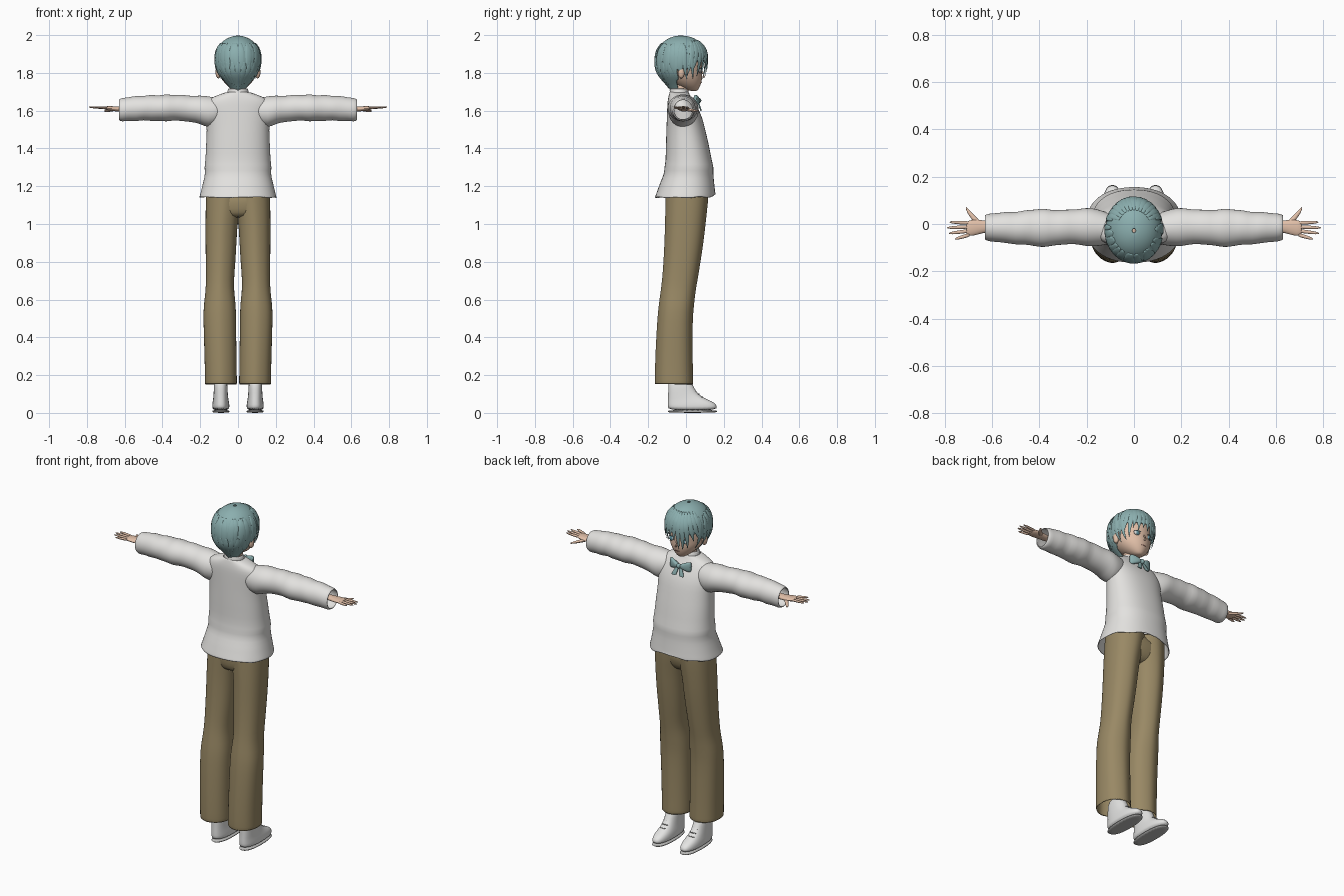
import bpy, bmesh, math, random
from mathutils import Vector

random.seed(4)
if "Cube" in bpy.data.objects:
    bpy.data.objects.remove(bpy.data.objects["Cube"])


def material(name, r, g, b):
    m = bpy.data.materials.new(name)
    m.use_nodes = True
    m.diffuse_color = (r, g, b, 1)
    m.node_tree.nodes["Principled BSDF"].inputs["Base Color"].default_value = (r, g, b, 1)
    return m


WOOL = material("pale wool", .77, .76, .74)
KHAKI = material("khaki cloth", .32, .25, .13)
TEAL = material("teal hair", .26, .43, .43)
SKIN = material("skin", .75, .52, .39)
SHOE = material("white leather", .78, .78, .77)
SOLE = material("grey rubber", .5, .5, .49)
EYE = material("eye white", .85, .85, .84)
IRIS = material("iris blue", .12, .3, .36)
LIP = material("lip", .45, .2, .17)
LACE = material("lace grey", .35, .35, .34)


def finish(name, bm, mat, smooth=1, thick=0, angle=50):
    bmesh.ops.recalc_face_normals(bm, faces=bm.faces)
    me = bpy.data.meshes.new(name)
    bm.to_mesh(me)
    bm.free()
    me.materials.append(mat)
    me.shade_smooth()
    me.set_sharp_from_angle(angle=math.radians(angle))
    ob = bpy.data.objects.new(name, me)
    bpy.context.collection.objects.link(ob)
    if thick:
        mod = ob.modifiers.new("thickness", "SOLIDIFY")
        mod.thickness = thick
    if smooth:
        mod = ob.modifiers.new("rounding", "SUBSURF")
        mod.levels = mod.render_levels = smooth
    return ob


def skin_rings(bm, rings, caps=True, keep=None):
    """Join consecutive rings of points with quads."""
    vs = [[bm.verts.new(p) for p in ring] for ring in rings]
    n = len(vs[0])
    for a, b in zip(vs, vs[1:]):
        for i in range(n):
            j = (i + 1) % n
            quad = (a[i], a[j], b[j], b[i])
            mid = sum((v.co for v in quad), Vector()) / 4
            if keep is None or keep(mid):
                bm.faces.new(quad)
    if caps:
        bm.faces.new(vs[0])
        bm.faces.new(vs[-1])
    loose = [v for v in bm.verts if not v.link_faces]
    bmesh.ops.delete(bm, geom=loose, context="VERTS")


def loft(name, rings, mat, axis="z", side=1, seg=28, power=2, crease=0, jag=0,
         caps=True, keep=None, **kw):
    """Rings are (t, half width, lo, hi) or (t, lo, hi, lo, hi)."""
    out = []
    for k, ring in enumerate(rings):
        if len(ring) == 4:
            ring = (ring[0], -ring[1]) + tuple(ring[1:])
        t, a, b, c, d = ring
        pts = []
        for i in range(seg):
            u = math.tau * i / seg
            cu, su = math.cos(u), math.sin(u)
            e = 2 / power
            f = 1 + crease * abs(su) ** 30
            p = (a + b) / 2 + (b - a) / 2 * math.copysign(abs(cu) ** e, cu)
            q = (c + d) / 2 + (d - c) / 2 * math.copysign(abs(su) ** e, su) * f
            h = t + (random.uniform(0, jag) * (1 if su > 0 else .3) if k == 0 else 0)
            pts.append((side * p, q, h) if axis == "z" else (side * h, p, q))
        out.append(pts)
    bm = bmesh.new()
    skin_rings(bm, out, caps, keep)
    return finish(name, bm, mat, **kw)


def tube(name, points, radii, mat, flat=1.0, seg=8):
    """Tapered tube along points, flattened in z."""
    pts = [Vector(p) for p in points]
    rings = []
    for i, p in enumerate(pts):
        d = (pts[min(i + 1, len(pts) - 1)] - pts[max(i - 1, 0)]).normalized()
        s = d.cross(Vector((0, 0, 1))).normalized()
        n = s.cross(d)
        rings.append([p + radii[i] * (s * math.cos(math.tau * j / seg)
                      + n * flat * math.sin(math.tau * j / seg)) for j in range(seg)])
    bm = bmesh.new()
    skin_rings(bm, rings)
    return finish(name, bm, mat)


def ball(name, loc, size, mat):
    bm = bmesh.new()
    bmesh.ops.create_uvsphere(bm, u_segments=20, v_segments=12, radius=1)
    for v in bm.verts:
        v.co = Vector(loc) + Vector(a * b for a, b in zip(v.co, size))
    return finish(name, bm, mat, smooth=0)


# Sweater body with flared ragged hem and waist fold
loft("sweater_body", [
    (1.135, .207, -.167, .158), (1.16, .2, -.158, .156), (1.22, .186, -.138, .15),
    (1.265, .174, -.116, .145), (1.3, .18, -.116, .148), (1.33, .173, -.108, .138),
    (1.42, .17, -.107, .122), (1.5, .165, -.104, .102), (1.56, .17, -.102, .088),
    (1.61, .178, -.1, .066), (1.65, .17, -.098, .042), (1.675, .13, -.093, .025),
    (1.69, .085, -.089, .017), (1.7, .058, -.086, .014)],
    WOOL, caps=False, power=2.25, jag=.03, thick=.006)
loft("sweater_collar", [(1.675, .062, -.09, .022), (1.7, .056, -.086, .014),
     (1.718, .053, -.084, .008)], WOOL, caps=False, thick=.007)
loft("neck", [(1.64, .045, -.075, .01), (1.7, .042, -.072, .01),
     (1.77, .045, -.07, .03)], SKIN)

# Trousers
loft("trouser_hips", [(1.03, .1, -.08, .06), (1.06, .15, -.1, .09), (1.1, .17, -.106, .105),
     (1.2, .168, -.104, .115)], KHAKI, power=2.4)

for side, tag in ((1, "left"), (-1, "right")):
    loft(tag + "_trouser_leg", [
        (.15, .005, .176, -.16, .034), (.19, .006, .175, -.16, .032),
        (.32, .008, .178, -.157, .03), (.5, .01, .184, -.147, .03),
        (.57, .011, .182, -.14, .038), (.64, .02, .172, -.13, .045),
        (.7, .022, .17, -.122, .056), (.8, .013, .171, -.114, .072),
        (.92, .007, .172, -.108, .09), (1.02, .001, .172, -.105, .1),
        (1.12, -.02, .171, -.103, .112), (1.2, -.03, .168, -.1, .115)],
        KHAKI, side=side, power=2.3, crease=.07, caps=False, thick=.004, angle=30)

    # Shoe, sole and laces
    loft(tag + "_shoe", [
        (.012, .046, .136, -.096, .165), (.035, .045, .137, -.097, .166),
        (.055, .047, .135, -.097, .152), (.07, .05, .132, -.096, .115),
        (.09, .053, .13, -.095, .076), (.12, .055, .128, -.094, .045),
        (.2, .057, .126, -.094, .018)], SHOE, side=side, power=2.4)
    loft(tag + "_sole", [(0, .047, .135, -.095, .162), (.007, .045, .137, -.098, .166),
         (.016, .045, .137, -.098, .167)], SOLE, side=side, power=2.4)
    for i in range(3):
        y, z = .09 - .018 * i, .083 + .015 * i
        tube(tag + "_lace", [(side * (.07 + .022 * k), y - .008 * (k != 1), z + .003 * (k == 1))
             for k in range(3)], [.003] * 3, LACE)

    # Sleeve with soft wrinkles, open at the cuff
    sleeve = [(.1, -.085, .045, 1.53, 1.668), (.16, -.095, .065, 1.505, 1.676),
              (.2, -.095, .07, 1.532, 1.682), (.25, -.083, .06, 1.54, 1.676),
              (.3, -.088, .062, 1.545, 1.688), (.34, -.09, .056, 1.55, 1.68),
              (.38, -.1, .068, 1.54, 1.69), (.42, -.094, .06, 1.548, 1.678),
              (.46, -.086, .06, 1.543, 1.686), (.5, -.088, .048, 1.552, 1.676),
              (.54, -.08, .053, 1.542, 1.68), (.58, -.076, .045, 1.548, 1.67),
              (.615, -.074, .045, 1.54, 1.668), (.632, -.066, .037, 1.55, 1.66)]
    loft(tag + "_sleeve", sleeve, WOOL, axis="x", side=side, caps=False, thick=.006)

    # Hand
    loft(tag + "_palm", [(.58, -.035, .012, 1.592, 1.625), (.635, -.036, .014, 1.595, 1.622),
         (.66, -.046, .02, 1.597, 1.624), (.69, -.052, .018, 1.602, 1.624),
         (.712, -.048, .01, 1.606, 1.623)], SKIN, axis="x", side=side, seg=16)
    for k, tip in enumerate((.78, .79, .783, .757)):
        y0, y1 = .004 - .016 * k, .008 - .024 * k
        tube(tag + "_finger", [(side * (.69 + (tip - .69) * t), y0 + (y1 - y0) * t, 1.614 + .005 * t)
             for t in (0, .5, .9, 1)], [.009, .0085, .006, .002], SKIN, .85)
    tube(tag + "_thumb", [(side * .65, -.005, 1.607), (side * .68, .028, 1.602),
         (side * .702, .055, 1.598), (side * .71, .072, 1.598)],
         [.014, .011, .008, .002], SKIN, .8)

    # Ear and eye
    ball(tag + "_ear", (side * .104, -.025, 1.803), (.015, .018, .032), SKIN)
    ball(tag + "_eye", (side * .042, .075, 1.812), (.022, .008, .013), EYE)
    ball(tag + "_iris", (side * .041, .08, 1.812), (.011, .005, .013), IRIS)
    tube(tag + "_lash", [(side * x, y, z) for x, y, z in
         ((.02, .084, 1.822), (.042, .083, 1.828), (.064, .07, 1.82))], [.002, .003, .002], IRIS)

    # Bow wing and tail
    loft(tag + "_bow_wing", [(.004, .052, .072, 1.645, 1.663), (.02, .048, .076, 1.639, 1.67),
         (.045, .042, .07, 1.628, 1.682), (.062, .038, .06, 1.624, 1.686),
         (.068, .04, .056, 1.632, 1.68)], TEAL, axis="x", side=side, seg=14, power=2.5)
    loft(tag + "_bow_tail", [(1.598, .012, .04, .076, .084), (1.61, .006, .04, .072, .081),
         (1.655, .0, .014, .055, .066)], TEAL, side=side, seg=12, power=3)

ball("bow_knot", (0, .068, 1.654), (.013, .013, .014), TEAL)

# Head and face
loft("head", [(1.703, .014, .03, .055), (1.712, .032, -.005, .066), (1.735, .062, -.06, .078),
     (1.765, .086, -.1, .086), (1.79, .097, -.12, .086), (1.815, .102, -.13, .084),
     (1.86, .105, -.14, .092), (1.91, .09, -.12, .08), (1.95, .05, -.07, .03)], SKIN)
tube("nose", [(0, .079, 1.812), (0, .09, 1.797), (0, .101, 1.783), (0, .085, 1.775)],
     [.004, .007, .007, .006], SKIN)
tube("mouth", [(x, .084 - abs(x) / 5, 1.748) for x in (-.018, 0, .018)],
     [.001, .003, .001], LIP)

# Hair cap, open around the face
CAP = [(1.705, .036, -.08, .04), (1.73, .055, -.098, .07), (1.76, .083, -.125, .095),
       (1.79, .106, -.149, .104), (1.82, .116, -.16, .109), (1.86, .121, -.164, .113),
       (1.9, .12, -.161, .112), (1.935, .109, -.148, .1), (1.965, .086, -.122, .074),
       (1.985, .056, -.09, .042), (1.995, .026, -.06, .01), (1.998, .006, -.035, -.022)]


def hair_zone(c):
    limit = -.045 if c.z < 1.81 else .015 if c.z < 1.87 else 1
    return c.y < limit


loft("hair_cap", CAP, TEAL, caps=False, keep=hair_zone, seg=36, thick=.004)


def hair_point(az, z, lift):
    """Point on the hair surface at a heading (0 = face) and height."""
    for a, b in zip(CAP, CAP[1:]):
        if z <= b[0]:
            break
    t = max(0, min(1, (z - a[0]) / (b[0] - a[0])))
    _, w, lo, hi = [p + (q - p) * t for p, q in zip(a, b)]
    return Vector(((w + lift) * math.sin(az),
                   (lo + hi) / 2 + ((hi - lo) / 2 + lift) * math.cos(az), z))


def lock(name, a0, a1, z0, z1, width, lift=.003):
    """Pointed strand of hair lying on the head."""
    rings = []
    for i in range(9):
        t = i / 8
        az = math.radians(a0 + (a1 - a0) * t * t)
        p = hair_point(az, z0 + (z1 - z0) * t ** 1.4, lift * t)
        out = Vector((math.sin(az), math.cos(az), 0))
        across = Vector((out.y, -out.x, 0))
        w = width * min(1, .35 + 2 * t) * max(.04, 1 - t ** 4)
        rings.append([p + across * w * math.cos(u) + out * .005 * math.sin(u) * max(.1, 1 - t ** 3)
                      for u in (math.tau * k / 6 for k in range(6))])
    bm = bmesh.new()
    skin_rings(bm, rings)
    finish(name, bm, TEAL)


# Fringe: longer over the right eye, swept from the parting
for i in range(13):
    a = -78 + 13 * i
    tip = 1.775 if -50 < a < -10 else 1.822 if a < 50 else 1.79
    lock("fringe_lock", a * .75, a, 1.975, tip + random.uniform(-.012, .012), .019)
for a in (-86, -68, 66, 84):
    lock("side_lock", a, a * .95, 1.95, 1.765, .017)
# Layered back and nape strands
for i in range(15):
    a = 95 + 170 * i / 14
    lock("back_lock", a + random.uniform(-8, 8), a, 1.96, 1.775 + random.uniform(-.02, .02), .024, .002)
for i in range(7):
    lock("nape_lock", 135 + 15 * i, 150 + 10 * i, 1.86, 1.7 + .012 * abs(i - 3), .02, .001)
